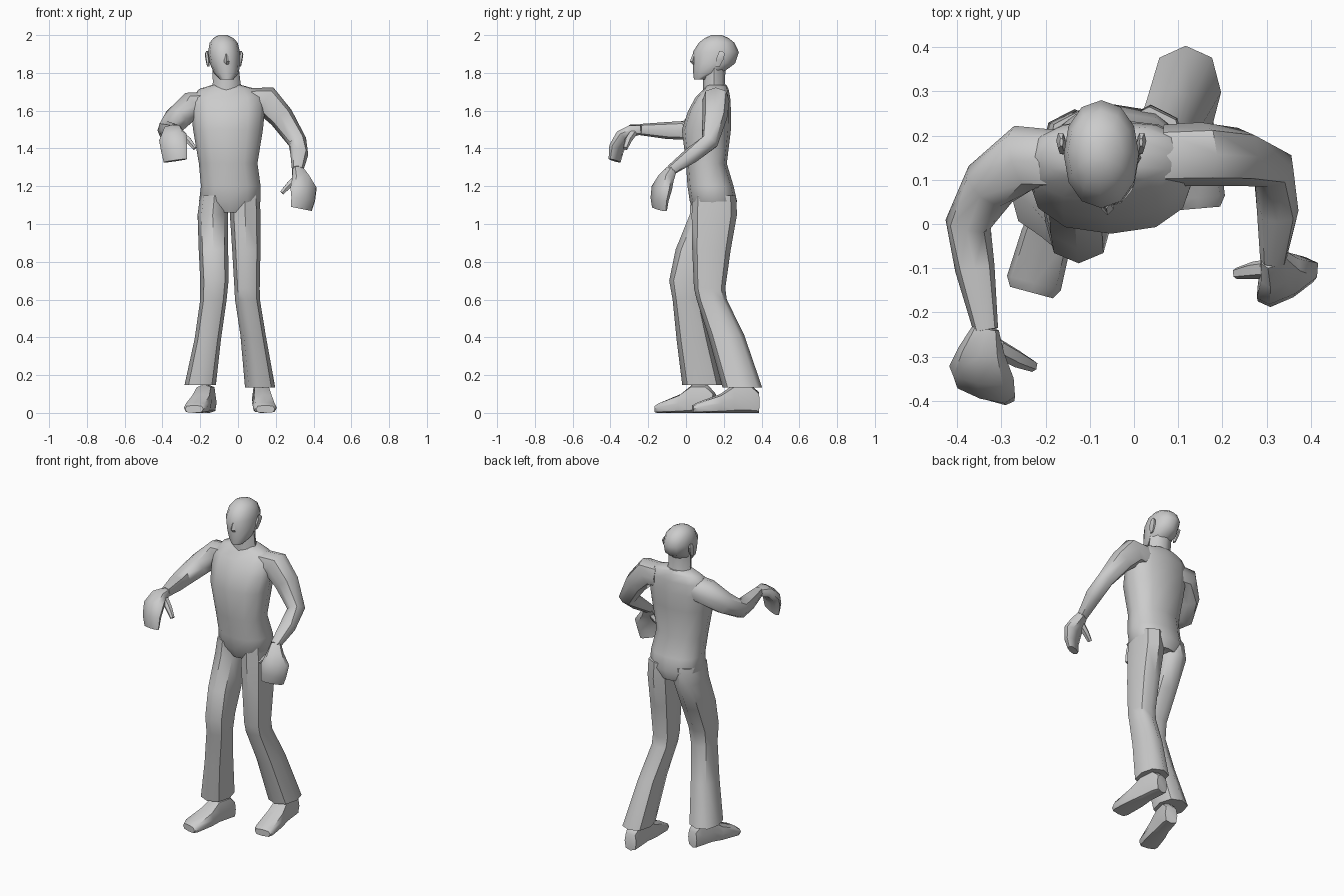
import bpy, bmesh
from math import sin, cos, pi, radians
from mathutils import Vector

X, Y, Z = Vector((1, 0, 0)), Vector((0, 1, 0)), Vector((0, 0, 1))


def loft(name, rings, n=8, normal=None, hint=X, power=0.85, angle=50):
    """Skin rings (x, y, z, ru, rv); rings face `normal` or follow the path."""
    bm = bmesh.new()
    pts = [Vector(r[:3]) for r in rings]
    loops = []
    for i, r in enumerate(rings):
        t = normal or (pts[min(i + 1, len(pts) - 1)] - pts[max(i - 1, 0)]).normalized()
        u = (hint - t * hint.dot(t)).normalized()
        v = t.cross(u)
        loop = []
        for k in range(n):
            c, s = cos(2 * pi * k / n), sin(2 * pi * k / n)
            c = abs(c) ** power * (1 if c > 0 else -1)
            s = abs(s) ** power * (1 if s > 0 else -1)
            loop.append(bm.verts.new(pts[i] + u * c * r[3] + v * s * r[4]))
        loops.append(loop)
    for a, b in zip(loops, loops[1:]):
        for k in range(n):
            j = (k + 1) % n
            bm.faces.new((a[k], a[j], b[j], b[k]))
    bm.faces.new(loops[0])
    bm.faces.new(loops[-1])
    bmesh.ops.recalc_face_normals(bm, faces=bm.faces)
    me = bpy.data.meshes.new(name)
    bm.to_mesh(me)
    bm.free()
    for p in me.polygons:
        p.use_smooth = True
    me.set_sharp_from_angle(angle=radians(angle))
    ob = bpy.data.objects.new(name, me)
    bpy.context.collection.objects.link(ob)
    return ob


def foot(name, toe, heel):
    toe, heel = Vector(toe), Vector(heel)
    rings = []
    for t, w, h in [(0, .05, .04), (.07, .063, .055), (.42, .058, .1),
                    (.62, .047, .15), (.88, .045, .15), (1, .038, .11)]:
        p = toe.lerp(heel, t)
        rings.append((p.x, p.y, h / 2, w, h / 2))
    d = (heel - toe).normalized()
    loft(name, rings, normal=d, hint=d.cross(Z), power=.6)


# Torso and pelvis
loft("torso", [(-.045, .15, 1.06, .11, .1), (-.043, .145, 1.12, .163, .125),
               (-.038, .13, 1.2, .158, .122), (-.052, .108, 1.32, .155, .108),
               (-.053, .108, 1.5, .185, .13), (-.053, .125, 1.6, .195, .113),
               (-.055, .142, 1.67, .19, .092), (-.055, .16, 1.715, .15, .065),
               (-.06, .16, 1.735, .08, .055)], n=12, normal=Z)

# Neck
loft("neck", [(-.06, .155, 1.69, .085, .065), (-.06, .148, 1.75, .073, .058),
              (-.067, .15, 1.84, .07, .06)], normal=Z, power=1)

# Head, nose and ears
loft("head", [(-.06, .08, 1.765, .034, .038), (-.062, .115, 1.8, .066, .077),
              (-.069, .148, 1.85, .08, .112), (-.074, .158, 1.91, .085, .122),
              (-.076, .162, 1.96, .074, .094), (-.078, .163, 1.985, .052, .062),
              (-.08, .162, 2.0, .022, .028)], n=12, normal=Z, power=.95)
loft("nose", [(-.062, .045, 1.9, .008, .01), (-.06, .034, 1.86, .014, .014),
              (-.06, .045, 1.845, .012, .01)], n=4, normal=Z, power=1)
for side, x in (("right", -.158), ("left", .01)):
    d = -1 if side == "right" else 1
    loft(side + "_ear", [(x, .168, 1.835, .006, .012), (x + d * .004, .178, 1.87, .01, .022),
                         (x + d * .008, .188, 1.9, .01, .02), (x + d * .006, .185, 1.915, .004, .01)],
         n=6, normal=Z)

# Trouser legs
loft("right_leg", [(-.125, .14, 1.15, .075, .115), (-.134, .14, 1.05, .08, .12),
                   (-.13, .06, .865, .078, .115), (-.125, .003, .7, .075, .092),
                   (-.13, .005, .6, .07, .076), (-.16, .04, .39, .07, .09),
                   (-.2, .085, .148, .083, .105)], normal=Z)
loft("left_leg", [(.035, .15, 1.15, .08, .115), (.038, .15, 1.05, .081, .12),
                  (.044, .135, .865, .075, .102), (.048, .125, .66, .067, .083),
                  (.05, .136, .6, .066, .08), (.08, .213, .41, .067, .096),
                  (.117, .298, .135, .08, .105)], normal=Z)

# Feet
foot("right_foot", (-.232, -.155, 0), (-.15, .15, 0))
foot("left_foot", (.145, .035, 0), (.115, .385, 0))

# Arms
loft("left_arm", [(.07, .155, 1.65, .07, .07), (.15, .158, 1.652, .072, .08),
                  (.23, .152, 1.565, .066, .066), (.315, .125, 1.435, .047, .05),
                  (.325, .03, 1.365, .043, .047), (.315, -.08, 1.285, .028, .03)], hint=Y)
loft("right_arm", [(-.15, .14, 1.63, .07, .07), (-.25, .15, 1.625, .075, .075),
                   (-.325, .09, 1.555, .066, .064), (-.375, .0, 1.495, .052, .052),
                   (-.36, -.1, 1.495, .045, .045), (-.335, -.24, 1.5, .03, .028)], hint=Z)

# Mitten hands with thumbs
loft("left_hand", [(.315, -.075, 1.29, .03, .026), (.33, -.105, 1.245, .05, .036),
                   (.347, -.128, 1.19, .08, .036), (.345, -.14, 1.13, .073, .03),
                   (.335, -.14, 1.08, .066, .02)], hint=Vector((.85, .5, 0)), power=.75)
loft("left_thumb", [(.315, -.1, 1.25, .022, .02), (.27, -.105, 1.205, .02, .018),
                    (.232, -.112, 1.165, .013, .012)], n=6, hint=Y)
loft("right_hand", [(-.335, -.235, 1.5, .03, .026), (-.345, -.285, 1.495, .052, .033),
                    (-.345, -.335, 1.46, .076, .035), (-.338, -.368, 1.4, .074, .03),
                    (-.332, -.378, 1.335, .066, .02)], hint=Vector((.93, -.36, 0)), power=.75)
loft("right_thumb", [(-.31, -.28, 1.48, .022, .02), (-.265, -.305, 1.445, .02, .018),
                     (-.228, -.322, 1.4, .013, .012)], n=6, hint=Y)
